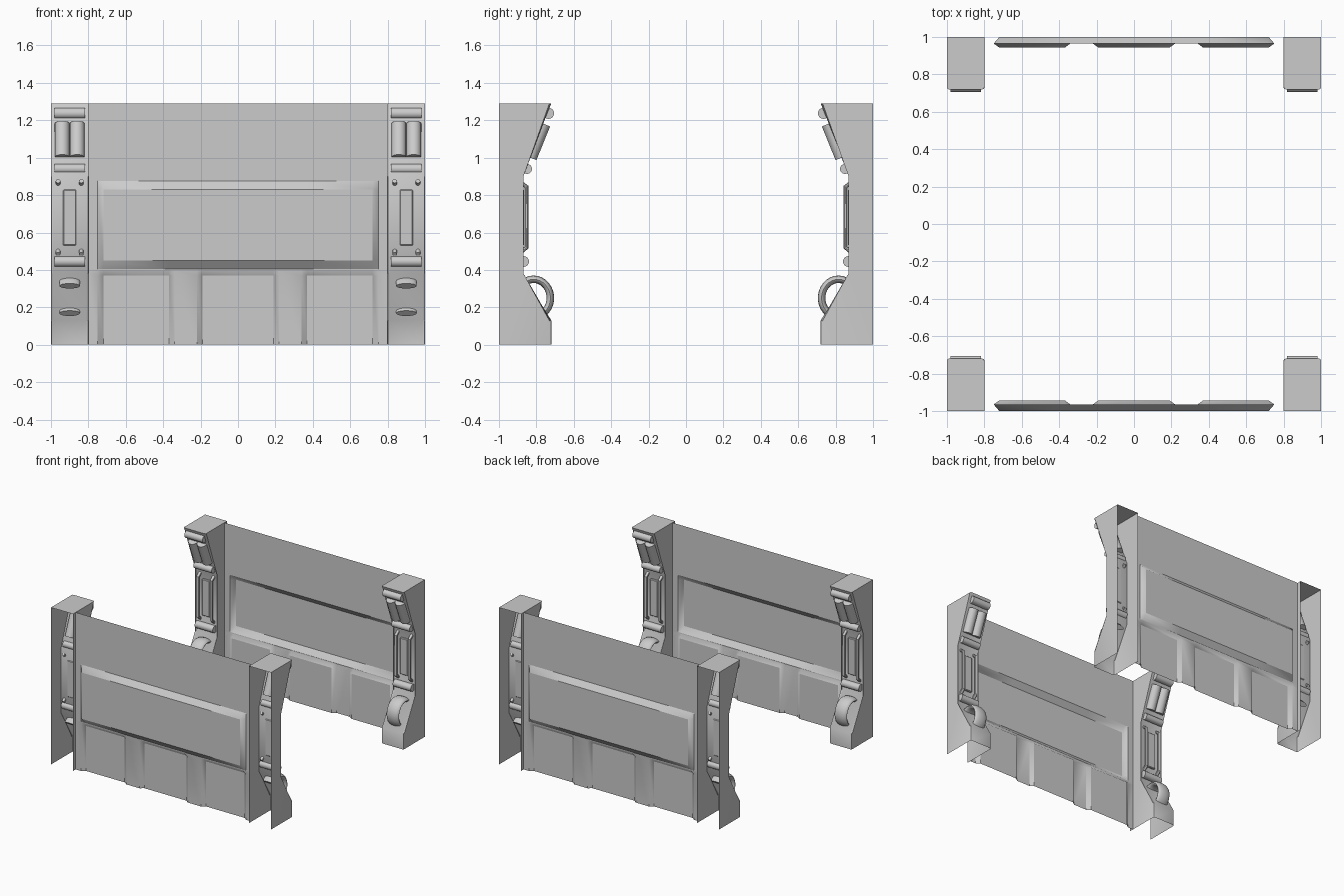
import bpy, bmesh, math
from mathutils import Vector

if "Cube" in bpy.data.objects:
    bpy.data.objects.remove(bpy.data.objects["Cube"])

H = 1.29


def place(name, bm, xs, angle=35):
    """Place shared mesh at each x, on the back side and turned round to the front side."""
    me = bpy.data.meshes.new(name)
    bm.to_mesh(me)
    bm.free()
    me.shade_smooth()
    me.set_sharp_from_angle(angle=math.radians(angle))
    for x in xs:
        for side, rot in (("back", 0), ("front", math.pi)):
            ob = bpy.data.objects.new(f"{name}_{side}", me)
            ob.location.x = x
            ob.rotation_euler.z = rot
            bpy.context.collection.objects.link(ob)


def sweep(bm, path, side, a, b, n=14):
    """Sweep an ellipse (a along side, b across) along a planar path, with end caps."""
    pts = [Vector(p) for p in path]
    side = Vector(side)
    rings = []
    for i, p in enumerate(pts):
        before = (p - pts[i - 1]).normalized() if i else Vector()
        after = (pts[i + 1] - p).normalized() if i < len(pts) - 1 else Vector()
        nrm = (before + after).normalized().cross(side)
        rings.append([bm.verts.new(p + side * a * math.cos(t) + nrm * b * math.sin(t))
                      for t in (2 * math.pi * k / n for k in range(n))])
    for r, s in zip(rings, rings[1:]):
        for k in range(n):
            bm.faces.new((r[k], r[(k + 1) % n], s[(k + 1) % n], s[k]))
    bm.faces.new(rings[0])
    bm.faces.new(rings[-1])
    bmesh.ops.recalc_face_normals(bm, faces=bm.faces)


# Wall sheet: long recess pushed outward, three lower pads pushed inward
half = [.19, .22, .34, .37, .72, .75, .8]
xs = [-v for v in reversed(half)] + half
zs = [0, .37, .395, .405, .45, .83, .875, H]


def wall_y(x, z):
    if abs(x) <= .72 and .45 <= z <= .83:
        return 1.0
    if z <= .37 and (abs(x) <= .19 or .37 <= abs(x) <= .72):
        return .943
    return .965


bm = bmesh.new()
g = [[bm.verts.new((x, wall_y(x, z), z)) for z in zs] for x in xs]
for i in range(len(xs) - 1):
    for j in range(len(zs) - 1):
        bm.faces.new((g[i][j], g[i + 1][j], g[i + 1][j + 1], g[i][j + 1]))
place("wall_panel", bm, [0])

# Pillar shell: waisted front, two sides and a top, open at back and bottom
P = (-.9, .9)
prof = [(.72, 0), (.72, .13), (.88, .38), (.88, .9), (.72, H), (1, H), (1, 0)]
bm = bmesh.new()
L = [bm.verts.new((-.1, y, z)) for y, z in prof]
R = [bm.verts.new((.1, y, z)) for y, z in prof]
for i in range(5):
    bm.faces.new((L[i], R[i], R[i + 1], L[i + 1]))
bm.faces.new(L)
bm.faces.new(R[::-1])
front = [e for e in bm.edges if len(e.link_faces) == 2
         and abs(e.verts[0].co.x - e.verts[1].co.x) < .01
         and max(v.co.y for v in e.verts) < .95]
bmesh.ops.bevel(bm, geom=front, offset=.01, segments=2, profile=.5, affect='EDGES')
place("pillar", bm, P)

# Horizontal rolls across the pillar
bm = bmesh.new()
for y, z, r in ((.735, 1.237, .03), (.85, .94, .027), (.868, .445, .029)):
    sweep(bm, [(-.082, y, z), (.082, y, z)], (0, 0, 1), r, r)
place("pillar_roll", bm, P)

# Pair of leaning cylinders near the top
bm = bmesh.new()
for x in (-.04, .04):
    sweep(bm, [(x, .763, 1.182), (x, .836, 1.002)], (1, 0, 0), .04, .04, 18)
place("leaning_cylinder", bm, P)

# Pair of upright rails at the waist
bm = bmesh.new()
for x in (-.062, .062):
    sweep(bm, [(x, .895, .875), (x, .853, .845), (x, .853, .52), (x, .895, .485)],
          (1, 0, 0), .013, .012, 10)
place("upright_rail", bm, P)

# Slim plate between the rails
bm = bmesh.new()
bmesh.ops.create_cube(bm, size=1)
for v in bm.verts:
    v.co = (v.co.x * .07, .875 + v.co.y * .02, .68 + v.co.z * .3)
bmesh.ops.bevel(bm, geom=[e for e in bm.edges], offset=.005, segments=1, affect='EDGES')
place("waist_plate", bm, P, 30)

# Arched handle on the lower slope
bm = bmesh.new()
arc = [math.radians(40 + 195 * k / 16) for k in range(17)]
sweep(bm, [(0, .815 + .09 * math.cos(t), .25 + .1 * math.sin(t)) for t in arc],
      (1, 0, 0), .055, .02, 16)
place("arched_handle", bm, P)
